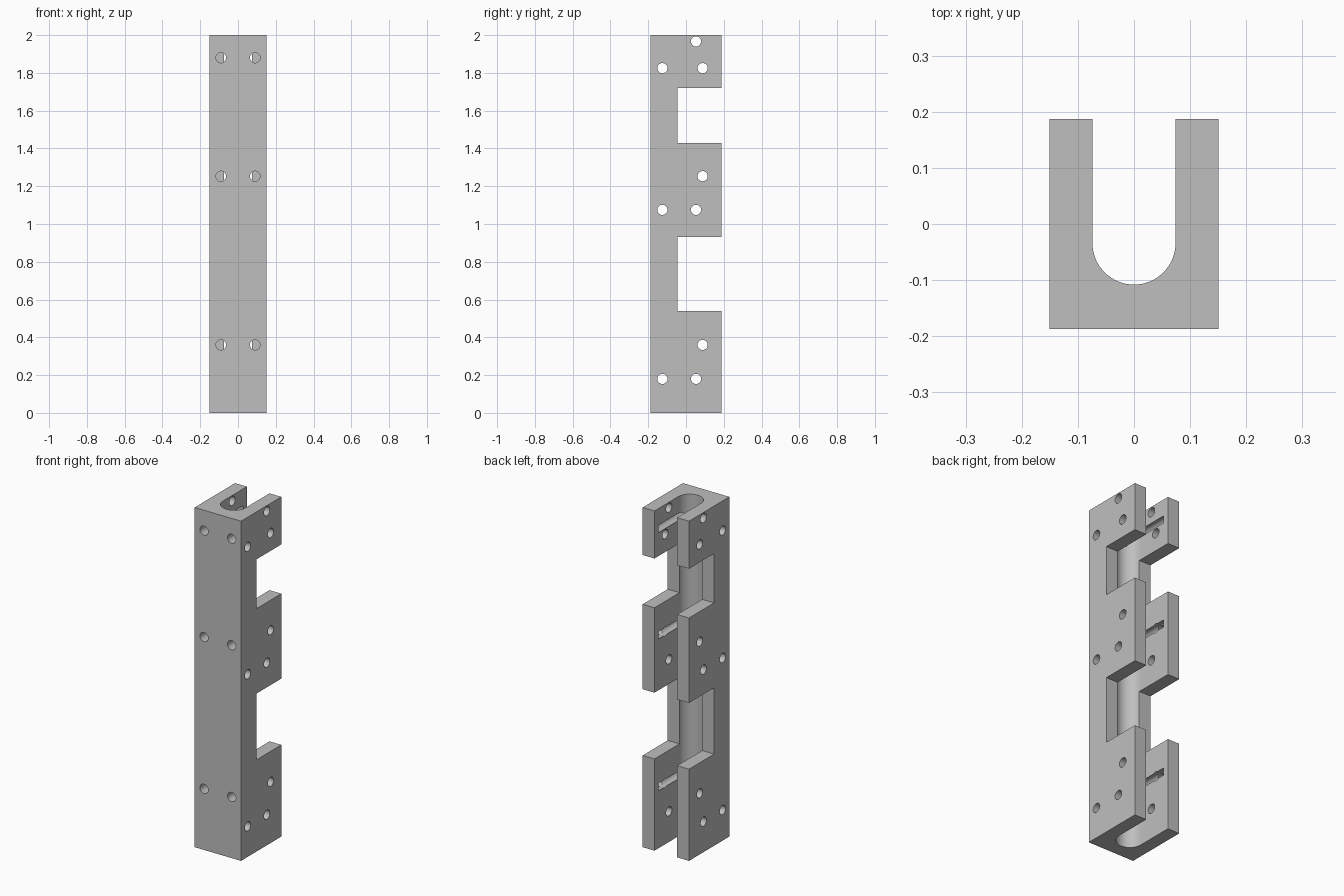
import bpy, bmesh, math
from mathutils import Matrix, Vector

if "Cube" in bpy.data.objects:
    bpy.data.objects.remove(bpy.data.objects["Cube"], do_unlink=True)

HALF_W, HALF_D, HEIGHT = 0.151, 0.1875, 2.0
SLOT_R, SLOT_Y = 0.074, -0.034
HOLE_R = 0.027

metal = bpy.data.materials.new("light_grey_metal")
metal.use_nodes = True
grey = (0.52, 0.52, 0.52, 1)
metal.diffuse_color = grey
metal.node_tree.nodes["Principled BSDF"].inputs["Base Color"].default_value = grey


def make_object(name, bm):
    bmesh.ops.recalc_face_normals(bm, faces=bm.faces)
    mesh = bpy.data.meshes.new(name)
    bm.to_mesh(mesh)
    bm.free()
    mesh.materials.append(metal)
    obj = bpy.data.objects.new(name, mesh)
    bpy.context.collection.objects.link(obj)
    return obj


def box(name, low, high):
    low, high = Vector(low), Vector(high)
    bm = bmesh.new()
    place = Matrix.Translation((low + high) / 2) @ Matrix.Diagonal((high - low).to_4d())
    bmesh.ops.create_cube(bm, size=1, matrix=place)
    return make_object(name, bm)


def rod(name, start, end, radius):
    start, end = Vector(start), Vector(end)
    axis = end - start
    turn = axis.to_track_quat("Z", "Y").to_matrix().to_4x4()
    bm = bmesh.new()
    bmesh.ops.create_cone(bm, cap_ends=True, segments=32, radius1=radius, radius2=radius,
                          depth=axis.length, matrix=Matrix.Translation((start + end) / 2) @ turn)
    return make_object(name, bm)


# U-shaped channel, extruded upward
profile = [(-HALF_W, HALF_D), (-HALF_W, -HALF_D), (HALF_W, -HALF_D), (HALF_W, HALF_D), (SLOT_R, HALF_D)]
for i in range(33):
    a = -math.pi * i / 32
    profile.append((SLOT_R * math.cos(a), SLOT_Y + SLOT_R * math.sin(a)))
profile.append((-SLOT_R, HALF_D))
bm = bmesh.new()
base = bm.faces.new([bm.verts.new((x, y, 0)) for x, y in profile])
top = bmesh.ops.extrude_face_region(bm, geom=[base])["geom"]
bmesh.ops.translate(bm, vec=(0, 0, HEIGHT), verts=[v for v in top if isinstance(v, bmesh.types.BMVert)])
channel = make_object("slotted_channel_bar", bm)

# Rear notches through both walls
cutters = [box("notch_cutter", (-0.3, -0.045, low), (0.3, 0.3, high))
           for low, high in ((0.54, 0.93), (1.43, 1.72))]

# Cross holes through both side walls
side_holes = [(-0.125, 0.18), (0.053, 0.18), (0.088, 0.36),
              (-0.125, 1.075), (0.053, 1.075), (0.088, 1.253),
              (-0.125, 1.825), (0.088, 1.825), (0.053, 1.967)]
for y, z in side_holes:
    cutters.append(rod("side_hole_cutter", (-0.3, y, z), (0.3, y, z), HOLE_R))

# Blind front holes that break into the slot walls
for z in (0.36, 1.253, 1.88):
    for side in (-1, 1):
        x = side * 0.09
        cutters.append(rod("front_hole_cutter", (x, -0.3, z), (x, 0.15, z), HOLE_R))

for cutter in cutters:
    cutter.hide_render = True
    cut = channel.modifiers.new("cut", "BOOLEAN")
    cut.operation = "DIFFERENCE"
    cut.solver = "EXACT"
    cut.object = cutter

# Bake the cuts and remove the cutters
bpy.context.view_layer.update()
graph = bpy.context.evaluated_depsgraph_get()
baked = bpy.data.meshes.new_from_object(channel.evaluated_get(graph))
channel.modifiers.clear()
channel.data = baked
baked.materials.clear()
baked.materials.append(metal)
for face in baked.polygons:
    face.material_index = 0
for cutter in cutters:
    bpy.data.objects.remove(cutter, do_unlink=True)

bpy.ops.object.select_all(action="DESELECT")
channel.select_set(True)
bpy.context.view_layer.objects.active = channel
bpy.ops.object.shade_smooth_by_angle(angle=math.radians(30))
